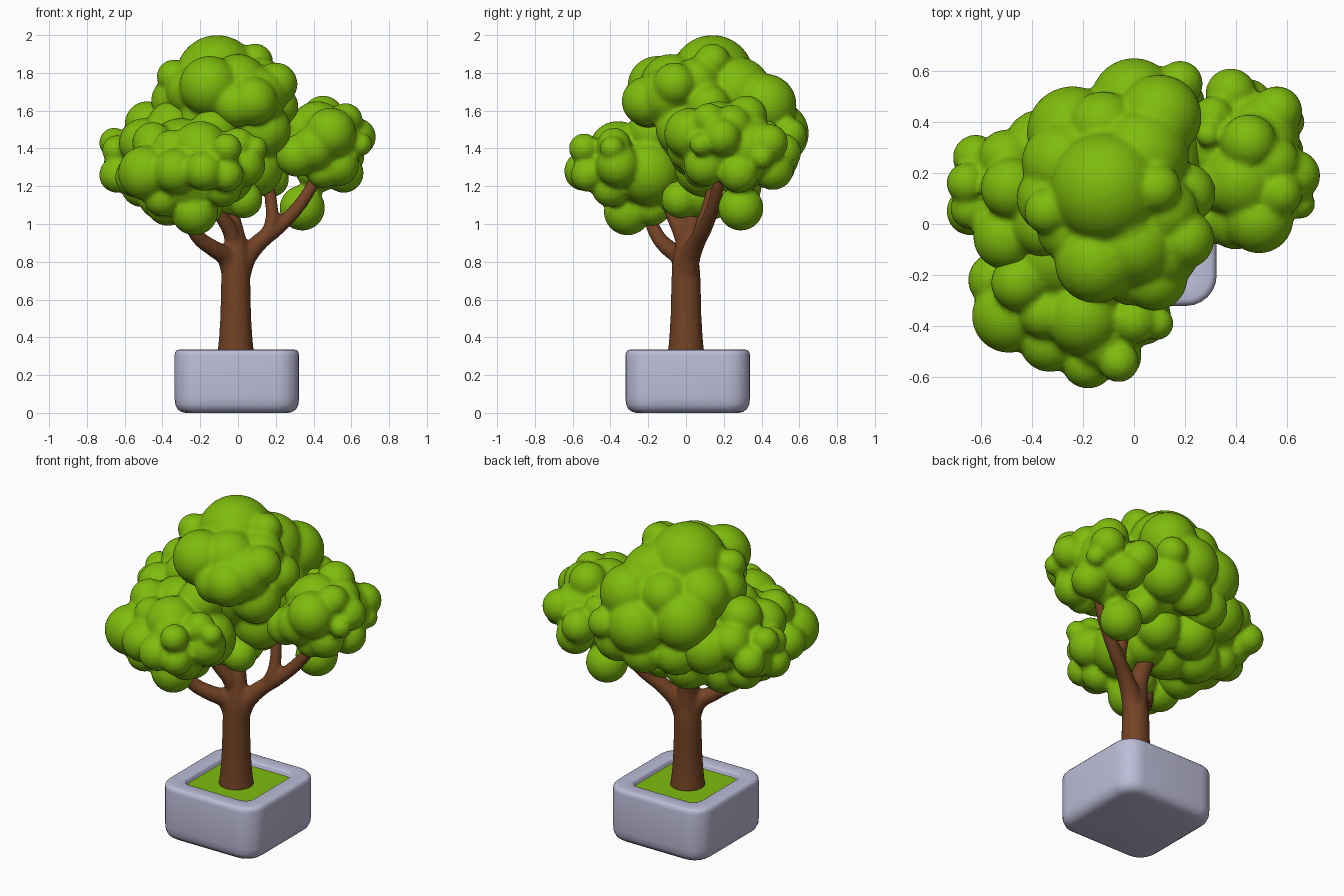
import bpy, bmesh, math
from mathutils import Vector, Matrix


def material(name, rgb):
    m = bpy.data.materials.new(name)
    m.diffuse_color = (*rgb, 1)
    return m


LEAF = material("leaf green", (0.21, 0.50, 0.004))
BARK = material("bark brown", (0.17, 0.055, 0.018))
STONE = material("pale lilac stone", (0.50, 0.50, 0.68))


def finish(bm, name, mat):
    bmesh.ops.recalc_face_normals(bm, faces=bm.faces)
    me = bpy.data.meshes.new(name)
    bm.to_mesh(me)
    bm.free()
    me.materials.append(mat)
    ob = bpy.data.objects.new(name, me)
    bpy.context.collection.objects.link(ob)
    for p in me.polygons:
        p.use_smooth = True
    return ob


def fuse(ob, voxel, iterations):
    """Merge overlapping shells into one soft skin."""
    r = ob.modifiers.new("fuse", 'REMESH')
    r.mode = 'VOXEL'
    r.voxel_size = voxel
    r.use_smooth_shade = True
    s = ob.modifiers.new("soften", 'SMOOTH')
    s.factor = 0.5
    s.iterations = iterations


def bridge(bm, a, b):
    n = len(a)
    for i in range(n):
        bm.faces.new((a[i], a[(i + 1) % n], b[(i + 1) % n], b[i]))


def foliage(name, blobs):
    bm = bmesh.new()
    for x, y, z, r in blobs:
        bmesh.ops.create_icosphere(bm, subdivisions=4, radius=r,
                                   matrix=Matrix.Translation((x, y, z)))
    fuse(finish(bm, name, LEAF), 0.015, 2)


def limb(bm, points, steps=6, sides=16):
    """Tapered tube through (x, y, z, radius) points."""
    p = [Vector(q) for q in points]
    p = [2 * p[0] - p[1]] + p + [2 * p[-1] - p[-2]]
    path = []
    for i in range(1, len(p) - 2):
        a, b, c, d = p[i - 1:i + 3]
        for k in range(steps):
            t = k / steps
            path.append(0.5 * (2 * b + (c - a) * t + (2 * a - 5 * b + 4 * c - d) * t * t
                               + (3 * b - a - 3 * c + d) * t ** 3))
    path.append(p[-2])
    rings = []
    for i, q in enumerate(path):
        tangent = (path[min(i + 1, len(path) - 1)] - path[max(i - 1, 0)]).to_3d()
        rot = Vector((0, 0, 1)).rotation_difference(tangent.normalized())
        ring = []
        for k in range(sides):
            a = 2 * math.pi * k / sides
            ring.append(bm.verts.new(q.to_3d() + rot @ Vector((math.cos(a), math.sin(a), 0)) * q.w))
        rings.append(ring)
    for a, b in zip(rings, rings[1:]):
        bridge(bm, a, b)
    bm.faces.new(rings[0][::-1])
    bm.faces.new(rings[-1])


def rounded_ring(bm, half, corner, z, seg=6):
    """Rounded square loop around the planter axis."""
    verts = []
    for q in range(4):
        mid = math.pi / 4 + q * math.pi / 2
        cx = math.copysign(half - corner, math.cos(mid))
        cy = math.copysign(half - corner, math.sin(mid))
        for k in range(seg + 1):
            a = q * math.pi / 2 + k / seg * math.pi / 2
            verts.append(bm.verts.new((-0.006 + cx + corner * math.cos(a),
                                       0.009 + cy + corner * math.sin(a), z)))
    return verts


# planter: rounded square pot with a sunken opening
bm = bmesh.new()
profile = [(0.27, 0.08, 0.0), (0.293, 0.09, 0.005), (0.314, 0.105, 0.02), (0.326, 0.115, 0.045),
           (0.33, 0.12, 0.08), (0.33, 0.12, 0.305), (0.326, 0.115, 0.322), (0.318, 0.11, 0.332),
           (0.305, 0.10, 0.335), (0.24, 0.065, 0.335), (0.231, 0.06, 0.331), (0.226, 0.058, 0.322),
           (0.224, 0.057, 0.28)]
loops = [rounded_ring(bm, *r) for r in profile]
for a, b in zip(loops, loops[1:]):
    bridge(bm, a, b)
bm.faces.new(loops[0][::-1])
bm.faces.new(loops[-1])
finish(bm, "planter", STONE)

# grass filling the pot
bm = bmesh.new()
low, high = rounded_ring(bm, 0.223, 0.056, 0.285), rounded_ring(bm, 0.223, 0.056, 0.307)
bridge(bm, low, high)
bm.faces.new(low[::-1])
bm.faces.new(high)
grass = finish(bm, "grass", LEAF)
for poly in grass.data.polygons:
    poly.use_smooth = False

# trunk and branches
bm = bmesh.new()
limb(bm, [(-0.012, 0, 0.29, 0.103), (-0.012, 0, 0.36, 0.093), (-0.012, 0, 0.5, 0.083),
          (-0.012, 0, 0.7, 0.078), (-0.01, 0, 0.82, 0.07), (-0.02, 0.02, 0.95, 0.055),
          (-0.05, 0.06, 1.08, 0.047), (-0.08, 0.1, 1.22, 0.04)])
limb(bm, [(0.0, 0, 0.7, 0.06), (0.04, 0.02, 0.82, 0.056), (0.12, 0.06, 0.91, 0.046),
          (0.21, 0.1, 0.98, 0.04), (0.31, 0.14, 1.08, 0.036), (0.39, 0.17, 1.2, 0.032),
          (0.43, 0.2, 1.33, 0.025)])
limb(bm, [(0.12, 0.06, 0.91, 0.035), (0.17, 0.08, 0.98, 0.037), (0.18, 0.11, 1.07, 0.034),
          (0.16, 0.15, 1.22, 0.03)])
limb(bm, [(-0.02, 0, 0.7, 0.06), (-0.06, -0.03, 0.82, 0.052), (-0.13, -0.09, 0.87, 0.045),
          (-0.2, -0.14, 0.92, 0.04), (-0.25, -0.18, 1.0, 0.036), (-0.29, -0.22, 1.15, 0.03)])
limb(bm, [(-0.02, 0, 0.86, 0.045), (-0.04, -0.03, 0.96, 0.042), (-0.09, -0.07, 1.05, 0.038),
          (-0.15, -0.11, 1.18, 0.03)])
fuse(finish(bm, "trunk", BARK), 0.012, 4)

# top crown
foliage("top_foliage", [
    (-0.11, 0.14, 1.78, 0.22), (-0.15, -0.15, 1.73, 0.16), (0.08, -0.21, 1.65, 0.13),
    (-0.01, -0.2, 1.63, 0.12), (0.2, -0.06, 1.74, 0.115), (0.09, 0.14, 1.86, 0.095),
    (-0.34, 0.05, 1.78, 0.09), (-0.32, 0.1, 1.65, 0.14), (-0.28, 0.24, 1.65, 0.16),
    (0.1, 0.42, 1.63, 0.165), (0.03, 0.27, 1.70, 0.185), (-0.24, 0.36, 1.53, 0.18),
    (0.0, 0.48, 1.48, 0.17), (0.18, 0.55, 1.47, 0.09), (0.14, 0.46, 1.36, 0.14),
    (-0.03, 0.46, 1.31, 0.12), (0.14, -0.02, 1.5, 0.14), (0.2, 0.12, 1.62, 0.12),
    (-0.1, 0.12, 1.5, 0.28), (0.05, 0.25, 1.42, 0.22), (-0.15, -0.02, 1.55, 0.17),
    (-0.12, 0.38, 1.66, 0.14), (0.17, 0.28, 1.24, 0.1), (0.08, 0.1, 1.3, 0.16),
    (-0.2, 0.38, 1.32, 0.13), (0.0, -0.08, 1.74, 0.16), (0.11, -0.1, 1.68, 0.15),
    (-0.03, 0.0, 1.81, 0.1), (-0.25, -0.02, 1.7, 0.13), (0.12, 0.05, 1.75, 0.13)])

# left crown
foliage("left_foliage", [
    (-0.48, 0.14, 1.53, 0.12), (-0.5, 0.26, 1.42, 0.11), (-0.62, 0.26, 1.33, 0.09),
    (-0.655, 0.16, 1.43, 0.08), (-0.64, 0.05, 1.26, 0.095), (-0.64, 0.06, 1.39, 0.08),
    (-0.5, -0.05, 1.43, 0.13), (-0.42, 0.1, 1.35, 0.2), (-0.36, 0.3, 1.36, 0.15),
    (-0.5, 0.14, 1.2, 0.11), (-0.35, 0.12, 1.16, 0.14), (-0.2, 0.05, 1.17, 0.15),
    (-0.02, 0.07, 1.16, 0.13), (0.0, 0.22, 1.19, 0.13), (-0.2, 0.26, 1.2, 0.14),
    (-0.4, -0.07, 1.15, 0.13), (-0.58, 0.16, 1.3, 0.11), (-0.35, 0.0, 1.52, 0.13),
    (0.03, -0.03, 1.13, 0.1), (-0.1, -0.04, 1.15, 0.11), (-0.51, 0.0, 1.2, 0.11)])

# front crown
foliage("front_foliage", [
    (-0.49, -0.36, 1.27, 0.145), (-0.54, -0.22, 1.25, 0.11), (-0.33, -0.46, 1.28, 0.12),
    (-0.18, -0.54, 1.28, 0.105), (-0.06, -0.54, 1.4, 0.08), (-0.06, -0.52, 1.26, 0.09),
    (0.09, -0.39, 1.4, 0.065), (0.03, -0.36, 1.31, 0.115), (-0.2, -0.36, 1.39, 0.155),
    (-0.45, -0.23, 1.43, 0.11), (-0.35, -0.35, 1.4, 0.1), (-0.23, -0.31, 1.065, 0.125),
    (-0.37, -0.22, 1.11, 0.12), (-0.25, -0.27, 1.25, 0.2), (-0.08, -0.2, 1.27, 0.17),
    (-0.4, -0.35, 1.14, 0.1), (-0.18, -0.18, 1.09, 0.1), (-0.3, -0.12, 1.38, 0.18),
    (-0.13, -0.18, 1.48, 0.13), (-0.08, -0.4, 1.19, 0.1), (0.0, -0.38, 1.42, 0.09),
    (-0.13, -0.45, 1.35, 0.12)])

# right crown, with one hanging tuft
foliage("right_foliage", [
    (0.49, 0.02, 1.48, 0.135), (0.4, 0.02, 1.4, 0.12), (0.31, 0.03, 1.36, 0.11),
    (0.42, 0.17, 1.5, 0.15), (0.45, 0.32, 1.57, 0.11), (0.63, 0.19, 1.46, 0.1),
    (0.65, 0.08, 1.42, 0.06), (0.57, 0.12, 1.55, 0.09), (0.56, 0.44, 1.43, 0.1),
    (0.61, 0.4, 1.35, 0.06), (0.38, 0.51, 1.38, 0.1), (0.31, 0.42, 1.47, 0.08),
    (0.48, 0.33, 1.4, 0.17), (0.44, 0.46, 1.29, 0.11), (0.56, 0.28, 1.27, 0.105),
    (0.43, 0.28, 1.3, 0.13), (0.53, 0.1, 1.31, 0.11), (0.33, 0.28, 1.42, 0.12),
    (0.54, 0.24, 1.52, 0.11), (0.34, 0.29, 1.085, 0.12), (0.45, 0.08, 1.28, 0.09),
    (0.48, 0.15, 1.4, 0.16), (0.34, 0.15, 1.51, 0.1), (0.29, 0.35, 1.54, 0.05)])
